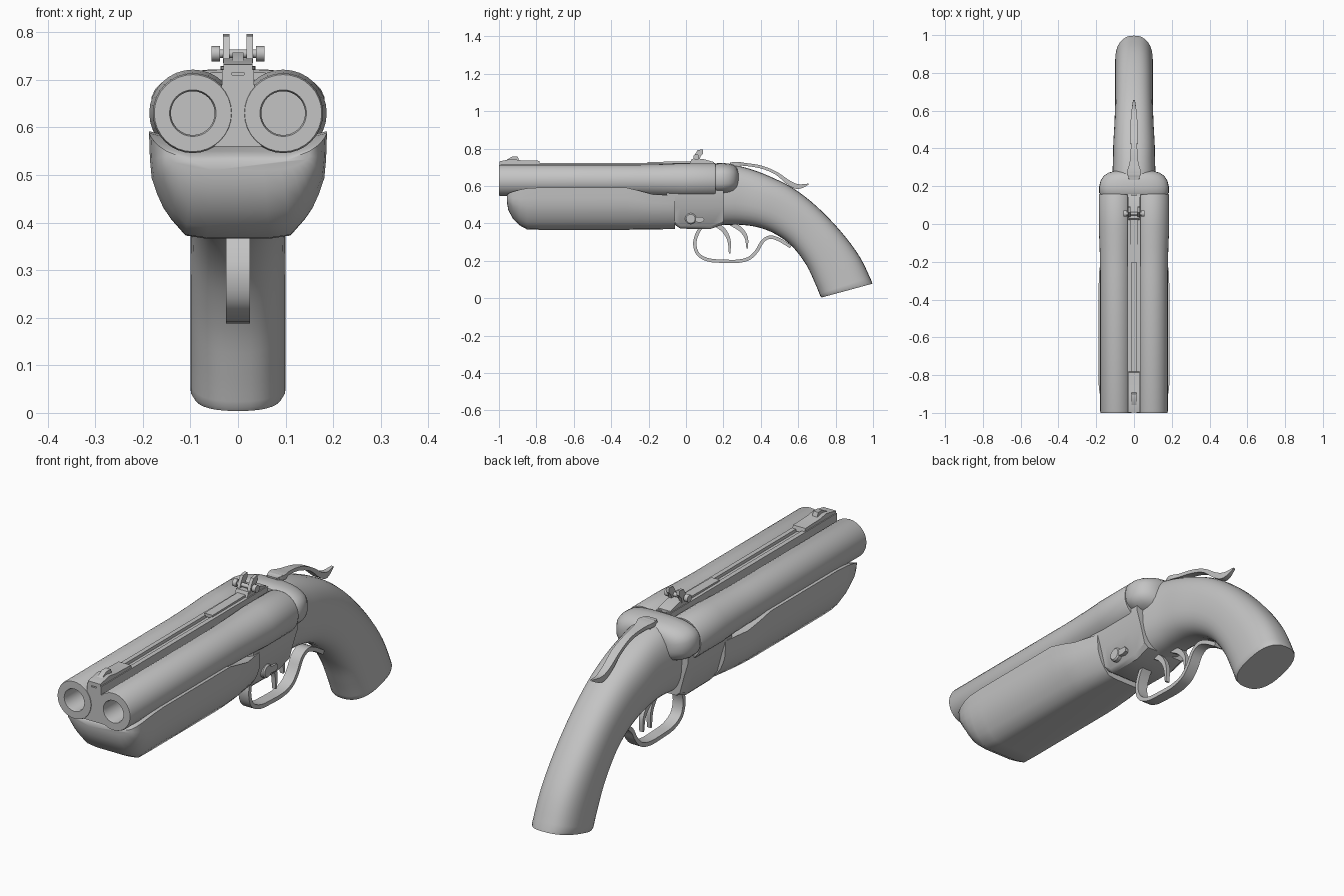
import bpy, bmesh, math
from mathutils import Vector

steel = bpy.data.materials.new("plain grey")
steel.diffuse_color = (0.55, 0.55, 0.55, 1)


def finish(name, bm, angle=40):
    bmesh.ops.recalc_face_normals(bm, faces=bm.faces)
    me = bpy.data.meshes.new(name)
    bm.to_mesh(me)
    bm.free()
    me.materials.append(steel)
    ob = bpy.data.objects.new(name, me)
    bpy.context.collection.objects.link(ob)
    bpy.ops.object.select_all(action='DESELECT')
    ob.select_set(True)
    bpy.context.view_layer.objects.active = ob
    bpy.ops.object.shade_smooth_by_angle(angle=math.radians(angle))
    return ob


def loft(name, rings, angle=40):
    """Skin closed rings of equal point count and cap both ends."""
    bm = bmesh.new()
    vs = [[bm.verts.new(p) for p in r] for r in rings]
    n = len(rings[0])
    for a, b in zip(vs, vs[1:]):
        for i in range(n):
            j = (i + 1) % n
            bm.faces.new((a[i], a[j], b[j], b[i]))
    bm.faces.new(vs[0])
    bm.faces.new(vs[-1])
    return finish(name, bm, angle)


def spline(pts, n=4):
    """Smooth a list of number tuples by Catmull-Rom."""
    out = []
    P = [Vector(p) for p in pts]
    for i in range(len(P) - 1):
        a, b, c, d = P[max(i - 1, 0)], P[i], P[i + 1], P[min(i + 2, len(P) - 1)]
        for k in range(n):
            t = k / n
            out.append(0.5 * (2 * b + (c - a) * t + (2 * a - 5 * b + 4 * c - d) * t * t
                              + (3 * b - a - 3 * c + d) * t ** 3))
    return out + [P[-1]]


def strip(name, pts, x=0.0):
    """Flat bar along points (y, z, half width, half thickness)."""
    q = spline(pts)
    rings = []
    for i, p in enumerate(q):
        d = q[min(i + 1, len(q) - 1)] - q[max(i - 1, 0)]
        l = math.hypot(d[0], d[1])
        ny, nz = -d[1] / l, d[0] / l
        w, t = p[2], p[3]
        rings.append([(x + sx * w, p[0] + s * t * ny, p[1] + s * t * nz)
                      for sx, s in ((-1, -1), (1, -1), (1, 1), (-1, 1))])
    return loft(name, rings, 50)


def lathe(name, prof, centre, axis='Y', n=32):
    """Spin (radius, distance) pairs round an axis."""
    rings = []
    for r, d in prof:
        ring = []
        for i in range(n):
            a = math.tau * i / n
            u, v = r * math.cos(a), r * math.sin(a)
            o = (u, d, v) if axis == 'Y' else (d, u, v)
            ring.append(Vector(centre) + Vector(o))
        rings.append(ring)
    return loft(name, rings)


def extrude_y(name, half, y0, y1):
    """Mirror a half outline (x, z) and extrude it along y."""
    out = half + [(-x, z) for x, z in reversed(half) if x > 0]
    return loft(name, [[(x, y, z) for x, z in out] for y in (y0, y1)])


def extrude_x(name, outline, x0, x1):
    return loft(name, [[(x, y, z) for y, z in outline] for x in (x0, x1)])


def oval(cy, cz, hy, hz, w, e, n=32):
    """Rounded-square ring: half axis (hy, hz) upward, half width w."""
    ring = []
    for i in range(n):
        c, s = math.cos(math.tau * i / n), math.sin(math.tau * i / n)
        u = math.copysign(abs(c) ** (2 / e), c)
        v = math.copysign(abs(s) ** (2 / e), s)
        ring.append((u * w, cy + hy * v, cz + hz * v))
    return ring


# two hollow barrels, swelling at the breech
for side, sx in (("left", -1), ("right", 1)):
    lathe(side + "_barrel",
          [(0.046, -0.55), (0.046, -0.99), (0.049, -1.0), (0.081, -1.0), (0.084, -0.992),
           (0.084, -0.25), (0.087, -0.12), (0.0915, -0.02), (0.0915, 0.15), (0.088, 0.158)],
          (sx * 0.095, 0, 0.63))

# web between the barrels with a grooved top rib
extrude_y("barrel_rib", [(0, 0.56), (0.05, 0.56), (0.044, 0.63), (0.034, 0.69), (0.034, 0.722),
                         (0.014, 0.722), (0.012, 0.710), (0, 0.710)], -0.998, 0.158)

# wooden fore-end under the barrels
sect = [(0, 0), (0.35, 0), (0.59, 0.03), (0.75, 0.18), (0.84, 0.29), (0.91, 0.42),
        (0.97, 0.57), (0.99, 0.75), (1, 1)]
rings = []
for y, b, t, w in [(-0.957, 0.51, 0.55, 0.150), (-0.950, 0.47, 0.56, 0.165),
                   (-0.925, 0.425, 0.57, 0.176), (-0.89, 0.39, 0.58, 0.183),
                   (-0.85, 0.368, 0.588, 0.187), (-0.78, 0.366, 0.592, 0.187),
                   (-0.32, 0.366, 0.592, 0.187), (-0.25, 0.367, 0.575, 0.184),
                   (-0.18, 0.368, 0.556, 0.175), (-0.06, 0.37, 0.55, 0.15)]:
    half = [(w * u, b + (t - b) * v) for u, v in sect] + [(0.1, t - 0.02), (0, t - 0.02)]
    full = half + [(-x, z) for x, z in reversed(half) if x > 0]
    rings.append([(x, y, z) for x, z in full])
loft("fore_end", rings, 45)

# receiver body with curved lower front edge
rings = []
for y, b in [(-0.105, 0.46), (-0.095, 0.43), (-0.07, 0.40), (-0.03, 0.372), (0.13, 0.37), (0.20, 0.395)]:
    half = [(0, b), (0.09, b), (0.105 + (b - 0.37) * 0.2, b + 0.015), (0.13, 0.485),
            (0.15, 0.55), (0.15, 0.59), (0, 0.59)]
    full = half + [(-x, z) for x, z in reversed(half) if x > 0]
    rings.append([(x, y, z) for x, z in full])
loft("receiver", rings, 35)

# rounded standing breech behind the barrels
loft("breech", [oval(y, 0.638, 0, h, w, e) for y, h, w, e in
                [(0.155, 0.078, 0.178, 2.8), (0.165, 0.084, 0.184, 2.8), (0.20, 0.085, 0.184, 2.8),
                 (0.23, 0.082, 0.177, 2.7), (0.255, 0.075, 0.160, 2.6), (0.272, 0.062, 0.135, 2.5),
                 (0.28, 0.045, 0.105, 2.4)]])

# curved pistol grip: top y, z, bottom y, z, half width
grip = spline([(0.14, 0.70, 0.12, 0.385, 0.125), (0.24, 0.712, 0.22, 0.392, 0.118),
               (0.33, 0.695, 0.30, 0.392, 0.112), (0.44, 0.655, 0.39, 0.378, 0.110),
               (0.57, 0.59, 0.48, 0.342, 0.104), (0.70, 0.49, 0.57, 0.275, 0.100),
               (0.83, 0.355, 0.645, 0.175, 0.100), (0.93, 0.22, 0.69, 0.08, 0.100),
               (0.993, 0.09, 0.718, 0.012, 0.100)], 4)
rings = [oval((a + c) / 2, (b + d) / 2, (a - c) / 2, (b - d) / 2, w, 2.5) for a, b, c, d, w in grip]
rings.append(oval(0.861, 0.041, 0.136, 0.037, 0.094, 2.5))
loft("grip", rings)

# trigger guard and the two triggers
g, t = 0.025, 0.009
strip("trigger_guard", [(y, z, g, t) for y, z in
                        [(0.085, 0.385), (0.06, 0.345), (0.047, 0.29), (0.065, 0.235), (0.12, 0.205),
                         (0.20, 0.198), (0.28, 0.198), (0.34, 0.215), (0.38, 0.255), (0.41, 0.305),
                         (0.45, 0.327), (0.50, 0.312), (0.56, 0.275)]])
strip("front_trigger", [(0.15, 0.40, 0.010, 0.012), (0.20, 0.365, 0.010, 0.012),
                        (0.23, 0.31, 0.010, 0.009), (0.233, 0.24, 0.009, 0.004)], 0.014)
strip("rear_trigger", [(0.24, 0.40, 0.010, 0.012), (0.29, 0.37, 0.010, 0.012),
                       (0.322, 0.325, 0.010, 0.009), (0.327, 0.265, 0.009, 0.004)], -0.014)

# opening lever on top of the grip
strip("top_lever", [(0.235, 0.716, 0.024, 0.010), (0.275, 0.719, 0.037, 0.010),
                    (0.32, 0.715, 0.024, 0.008), (0.40, 0.702, 0.017, 0.008),
                    (0.48, 0.670, 0.019, 0.008), (0.55, 0.618, 0.017, 0.012),
                    (0.60, 0.597, 0.013, 0.013), (0.655, 0.610, 0.005, 0.003)])
lathe("lever_pivot", [(0.03, -0.03), (0.03, 0.03)], (0, 0.262, 0.70), 'X', 16)

# side latch on the right of the receiver
lathe("latch_button", [(0.030, 0.09), (0.030, 0.124), (0.024, 0.130)], (0, 0.025, 0.425), 'X', 20)
extrude_x("latch_arm", [(0.03, 0.412), (0.075, 0.404), (0.094, 0.410), (0.098, 0.422),
                        (0.09, 0.433), (0.03, 0.437)], 0.09, 0.127)

# front sight ramp
extrude_x("front_sight_base", [(-0.998, 0.715), (-0.998, 0.732), (-0.93, 0.745),
                               (-0.89, 0.738), (-0.785, 0.735), (-0.78, 0.715)], -0.030, 0.030)
extrude_x("front_sight_blade", [(-0.975, 0.73), (-0.93, 0.757), (-0.90, 0.757), (-0.89, 0.73)],
          -0.012, 0.012)

# rear sight: leaf, cross pin with knobs, two upright prongs
extrude_x("rear_sight_leaf", [(-0.205, 0.715), (-0.205, 0.729), (0.10, 0.732), (0.10, 0.715)],
          -0.020, 0.020)
extrude_x("rear_sight_base", [(0.02, 0.72), (0.03, 0.745), (0.09, 0.745), (0.15, 0.728),
                              (0.15, 0.715)], -0.030, 0.030)
lathe("rear_sight_pin", [(0.009, -0.05), (0.009, 0.05)], (0, 0.055, 0.755), 'X', 12)
for side, sx in (("left", -1), ("right", 1)):
    lathe(side + "_sight_knob", [(0.016, -0.009), (0.016, 0.009)], (sx * 0.047, 0.055, 0.755), 'X', 16)
    extrude_x(side + "_sight_prong", [(0.035, 0.735), (0.045, 0.765), (0.062, 0.792), (0.09, 0.796),
                                      (0.092, 0.775), (0.078, 0.76), (0.072, 0.735)],
              sx * 0.025 - 0.007, sx * 0.025 + 0.007)
